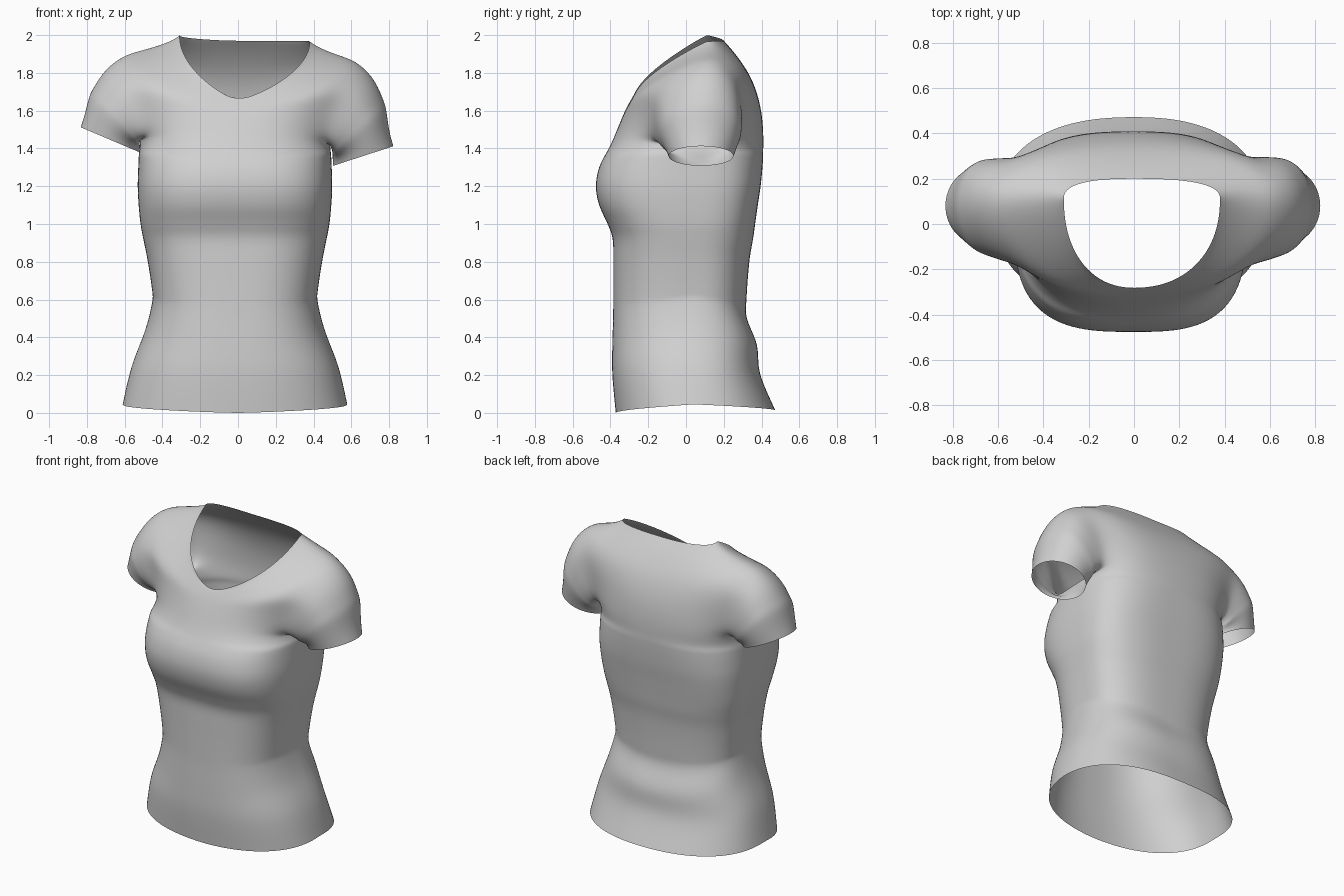
import bpy, bmesh, math
from mathutils import Vector

if "Cube" in bpy.data.objects:
    bpy.data.objects.remove(bpy.data.objects["Cube"])

QUAD = 16            # columns per quarter turn
COLS = QUAD * 4
STEP = 4             # rows between key rows
HALF = 6             # half width of an armhole, in columns

# Body key rows: height, half width, front y, back y, squareness, lift at the sides
LOWER = [(0.0, .595, -.372, .472, 2.4, 0), (.2, .548, -.39, .392, 2.5, .03),
         (.36, .475, -.39, .376, 2.6, .08), (.5, .438, -.386, .322, 2.7, .09),
         (.6, .44, -.385, .32, 2.7, .06), (.8, .463, -.385, .335, 2.8, .01),
         (.92, .485, -.388, .355, 2.9, 0), (1.0, .5, -.415, .366, 3.0, 0),
         (1.1, .51, -.46, .38, 3.1, 0), (1.2, .515, -.477, .395, 3.1, 0),
         (1.3, .512, -.46, .405, 3.0, 0), (1.39, .508, -.415, .41, 2.9, 0)]
# Shoulder key rows: left x, right x, side z, front y, front z, back y, back z, squareness
UPPER = [(.52, .49, 1.47, -.385, 1.455, .411, 1.475, 2.8),
         (.54, .515, 1.60, -.362, 1.51, .404, 1.57, 2.6),
         (.59, .58, 1.75, -.34, 1.56, .387, 1.66, 2.4),
         (.64, .65, 1.895, -.322, 1.595, .352, 1.76, 2.3),
         (.53, .56, 1.928, -.306, 1.625, .305, 1.84, 2.2),
         (.40, .46, 1.96, -.294, 1.645, .25, 1.915, 2.2),
         (.31, .38, 2.0, -.282, 1.658, .2, 1.97, 2.2)]

# Unified key rows: xl, xr, side y, left z, right z, yf, zf, yb, zb, n, back n
keys = []
for z, w, yf, yb, n, lift in LOWER:
    hem = max(0, 1 - z / .3)
    zs = z + .045 * hem + lift
    keys.append((w + .016, w - .016, .04, zs, zs,
                 yf, z, yb, z + .015 * hem, n, n))
for i, (xl, xr, zs, yf, zf, yb, zb, n) in enumerate(UPPER):
    keys.append((xl, xr, .08 + .005 * i, zs, zs - .033, yf, zf, yb, zb, n, n + .4))


def spline(i, t):
    """Catmull-Rom between key rows i and i + 1."""
    last = len(keys) - 1
    a, b, c, d = (keys[min(max(j, 0), last)] for j in (i - 1, i, i + 1, i + 2))
    return [.5 * (2 * q + (r - p) * t + (2 * p - 5 * q + 4 * r - s) * t * t
                  + (3 * q - p - 3 * r + s) * t ** 3) for p, q, r, s in zip(a, b, c, d)]


def ring(row):
    """One loop round the body, from front centre towards +x."""
    xl, xr, yc, zl, zr, yf, zf, yb, zb, nf, nb = row
    pts = []
    for c in range(COLS):
        a = 2 * math.pi * c / COLS
        s, k = math.sin(a), math.cos(a)
        right, front = s >= 0, k >= 0
        n = nf if front else nb
        rad = (abs(s) ** n + abs(k) ** n) ** (-1 / n)
        x = s * rad * (xr if right else xl)
        y = yc - k * rad * ((yc - yf) if front else (yb - yc))
        t = math.atan2(abs(s), abs(k)) / (math.pi / 2)
        ease = t * t * (3 - 2 * t)
        f = (.75 * t ** 1.25 + .25 * ease) if front else (.5 * t ** 1.6 + .5 * ease)
        z0, z1 = (zf if front else zb), (zr if right else zl)
        pts.append(Vector((x, y, z0 + (z1 - z0) * f)))
    return pts


bm = bmesh.new()

# Body grid with an armhole left open on each side
rows = []
for i in range(len(keys) - 1):
    for k in range(STEP):
        rows.append(spline(i, k / STEP))
rows.append(keys[-1])
grid = [[bm.verts.new(p) for p in ring(r)] for r in rows]
LOW = len(LOWER) * STEP
TOP = LOW + 3 * STEP
for r in range(len(grid) - 1):
    for c in range(COLS):
        in_hole = any(side - HALF <= c < side + HALF for side in (QUAD, 3 * QUAD))
        if in_hole and LOW <= r < TOP:
            continue
        d = (c + 1) % COLS
        bm.faces.new((grid[r][c], grid[r][d], grid[r + 1][d], grid[r + 1][c]))


def armhole(side, d):
    """Armhole loop from the top, going forwards and down."""
    path = [(TOP, k) for k in range(HALF + 1)]
    path += [(r, HALF) for r in range(TOP - 1, LOW - 1, -1)]
    path += [(LOW, k) for k in range(HALF - 1, -HALF - 1, -1)]
    path += [(r, -HALF) for r in range(LOW + 1, TOP + 1)]
    path += [(TOP, k) for k in range(-HALF + 1, 0)]
    return [grid[r][side + d * k] for r, k in path]


soft = []            # points to relax after the sleeves are joined


# Sleeves: swept from the armhole loop to an oval cuff
def sleeve(side, d, sign, centre, outer, rings=10):
    loop = armhole(side, d)
    n = len(loop)
    for _ in range(5):                      # round the armhole corners
        new = [v.co * .5 + (loop[i - 1].co + loop[(i + 1) % n].co) * .25
               for i, v in enumerate(loop)]
        for v, p in zip(loop, new):
            v.co = p
    prev = loop
    starts = [v.co.copy() for v in loop]
    for j in range(1, rings + 1):
        t = j / rings
        cur = []
        for i, p0 in enumerate(starts):
            th = 2 * math.pi * i / n
            up, fwd = .5 + .5 * math.cos(th), math.sin(th)
            p3 = centre + outer * math.cos(th) + Vector((0, -.172, 0)) * fwd
            d0 = Vector((sign * (.3 + .6 * up), -fwd * (.25 if fwd > 0 else .5),
                         -.9 + .6 * up)).normalized()
            d1 = Vector((sign * (.08 + .27 * up), fwd * .3, -.95)).normalized()
            reach = (p3 - p0).length * .38
            p1, p2 = p0 + d0 * reach, p3 - d1 * reach
            u = 1 - t
            cur.append(bm.verts.new(p0 * u ** 3 + p1 * 3 * u * u * t
                                    + p2 * 3 * u * t * t + p3 * t ** 3))
        for i in range(n):
            m = (i + 1) % n
            bm.faces.new((prev[i], prev[m], cur[m], cur[i]))
        if j < 6:
            soft.extend(cur)
        prev = cur


sleeve(QUAD, -1, 1, Vector((.663, .08, 1.36)), Vector((.16, 0, .052)))
sleeve(3 * QUAD, 1, -1, Vector((-.675, .08, 1.445)), Vector((-.158, 0, .067)))

# Remove unused grid points and relax the cloth over the shoulders and chest
for r in range(LOW - 4, len(grid) - 1):
    soft.extend(grid[r])
soft = [v for v in soft if v.link_faces and not v.is_boundary]
for _ in range(14):
    bmesh.ops.smooth_vert(bm, verts=soft, factor=.5,
                          use_axis_x=True, use_axis_y=True, use_axis_z=True)
bmesh.ops.delete(bm, geom=[v for v in bm.verts if not v.link_faces], context='VERTS')
bmesh.ops.recalc_face_normals(bm, faces=bm.faces[:])
for f in bm.faces:
    f.smooth = True

mesh = bpy.data.meshes.new("shirt")
bm.to_mesh(mesh)
bm.free()
shirt = bpy.data.objects.new("shirt", mesh)
bpy.context.collection.objects.link(shirt)
cloth = bpy.data.materials.new("light grey cloth")
cloth.diffuse_color = (.63, .63, .63, 1)
cloth.use_nodes = True
cloth.node_tree.nodes["Principled BSDF"].inputs["Base Color"].default_value = cloth.diffuse_color
mesh.materials.append(cloth)
sub = shirt.modifiers.new("smooth cloth", 'SUBSURF')
sub.levels = sub.render_levels = 1
